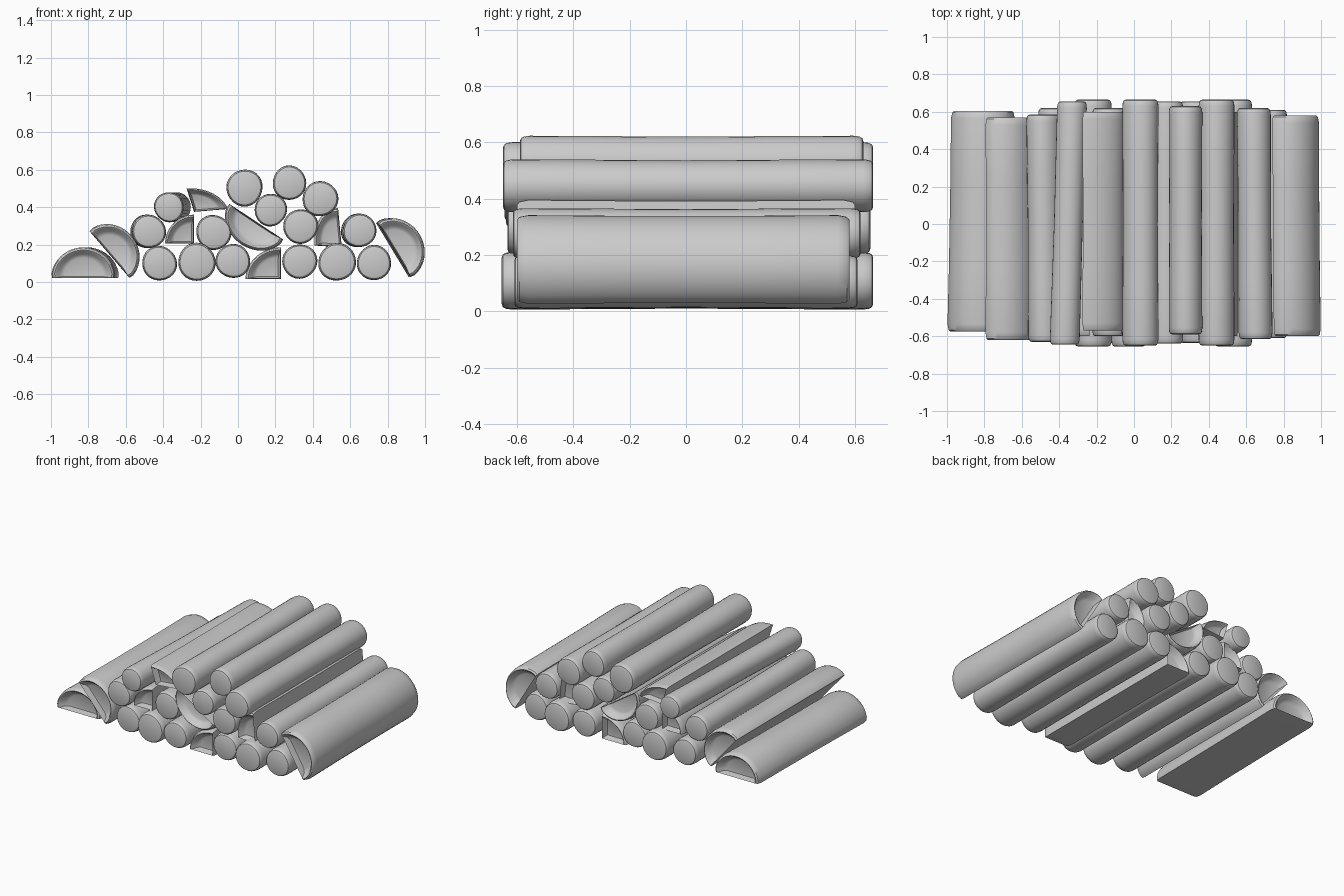
import bpy, bmesh, math, random
from mathutils import Vector

if "Cube" in bpy.data.objects:
    bpy.data.objects.remove(bpy.data.objects["Cube"])

random.seed(4)


def loft(name, section, pivot, rings, shift):
    """Loft a closed x/z section through (y, scale) rings; shift = x/z drift front to back."""
    bm = bmesh.new()
    y0, y1 = min(r[0] for r in rings), max(r[0] for r in rings)
    loops = []
    for y, s in rings:
        k = (y - y0) / (y1 - y0)
        off = Vector(shift) * k
        loops.append([bm.verts.new((pivot.x + (p.x - pivot.x) * s + off.x, y,
                                    pivot.y + (p.y - pivot.y) * s + off.y)) for p in section])
    n = len(section)
    for a, b in zip(loops, loops[1:]):
        for i in range(n):
            bm.faces.new((a[i], a[(i + 1) % n], b[(i + 1) % n], b[i]))
    bm.faces.new(loops[0])
    bm.faces.new(loops[-1])
    bmesh.ops.recalc_face_normals(bm, faces=bm.faces)
    me = bpy.data.meshes.new(name)
    bm.to_mesh(me)
    bm.free()
    ob = bpy.data.objects.new(name, me)
    bpy.context.collection.objects.link(ob)
    bpy.ops.object.select_all(action='DESELECT')
    ob.select_set(True)
    bpy.context.view_layer.objects.active = ob
    bpy.ops.object.shade_smooth_by_angle(angle=math.radians(38))


def round_log(i, x, z, r, y0, y1, dx=0, dz=0):
    # slightly irregular circle, softened ends, faint waist
    p1, p2 = random.uniform(0, 6.28), random.uniform(0, 6.28)
    sec = []
    for k in range(28):
        a = math.tau * k / 28
        q = r * (1 + 0.015 * math.cos(2 * a + p1) + 0.015 * math.cos(3 * a + p2))
        sec.append(Vector((x + q * math.cos(a), z + q * math.sin(a))))
    rings = [(y0, .80), (y0 + .004, .91), (y0 + .014, .97), (y0 + .035, 1), (y0 * .5, .985), (0, .965),
             (y1 * .5, .985), (y1 - .035, 1), (y1 - .014, .97), (y1 - .004, .91), (y1, .80)]
    loft(f"round_log_{i}", sec, Vector((x, z)), rings, (dx, dz))


def split_rings(y0, y1):
    # bark rim around a shallow recessed end
    return [(y0 + .045, .60), (y0 + .035, .74), (y0 + .006, .84), (y0, .90), (y0 + .008, .96),
            (y0 + .04, 1), (y0 * .4, .985), (y1 * .4, .985), (y1 - .04, 1), (y1 - .008, .96),
            (y1, .90), (y1 - .006, .84), (y1 - .035, .74), (y1 - .045, .60)]


def half_log(i, a, b, h, y0, y1, dx=0, dz=0):
    # flat split face runs a to b, bark bulges to the left of that direction
    a, b = Vector(a), Vector(b)
    m, u = (a + b) / 2, (a - b) / 2
    d = (b - a).normalized()
    v = Vector((-d.y, d.x)) * h
    sec = [m + u * math.cos(math.pi * k / 20) + v * math.sin(math.pi * k / 20) for k in range(21)]
    sec[0] = sec[0] - u * .03
    sec[-1] = sec[-1] + u * .03
    loft(f"half_log_{i}", sec, m + v * .15, split_rings(y0, y1), (dx, dz))


def quarter_log(i, c, a, b, y0, y1, dx=0, dz=0):
    # two split faces meeting at corner c, bark arc from a to b
    c, a, b = Vector(c), Vector(a), Vector(b)
    sec = [c] + [c + (a - c) * math.cos(math.pi * k / 24) + (b - c) * math.sin(math.pi * k / 24)
                 for k in range(13)]
    loft(f"quarter_log_{i}", sec, c + (a + b - c * 2) * .2, split_rings(y0, y1), (dx, dz))


# whole logs: x, z, radius, front y, back y, drift
ROUND = [
    (-.42, .10, .093, -.61, .62), (-.22, .107, .101, -.655, .665), (-.027, .112, .092, -.655, .61),
    (.33, .11, .093, -.62, .65), (.53, .107, .101, -.655, .665), (.727, .103, .093, -.61, .61),
    (-.476, .27, .090, -.63, .585, -.01), (-.13, .265, .094, -.60, .62),
    (.335, .297, .093, -.635, .655), (.65, .275, .090, -.615, .62, -.01),
    (-.37, .40, .080, -.645, .655, .04), (.175, .385, .087, -.64, .655),
    (.44, .445, .095, -.65, .665), (.035, .503, .098, -.65, .665), (.275, .53, .091, -.59, .63),
]
for i, args in enumerate(ROUND, 1):
    round_log(i, *args)

# halved logs
HALF = [
    ((-1.0, .02), (-.655, .02), .165, -.575, .605, .02),
    ((-.797, .275), (-.577, .018), .155, -.62, .57),
    ((.745, .32), (.925, .022), .16, -.60, .58, -.01),
    ((.245, .225), (-.05, .42), .145, -.60, .61),
]
for i, args in enumerate(HALF, 1):
    half_log(i, *args)

# quartered logs
QUARTER = [
    ((.23, .015), (.04, .015), (.23, .185), -.60, .60),
    ((-.235, .205), (-.39, .205), (-.235, .36), -.60, .60),
    ((-.235, .375), (-.055, .39), (-.275, .50), -.57, .60),
    ((.555, .185), (.41, .195), (.535, .395), -.60, .60),
]
for i, args in enumerate(QUARTER, 1):
    quarter_log(i, *args)
